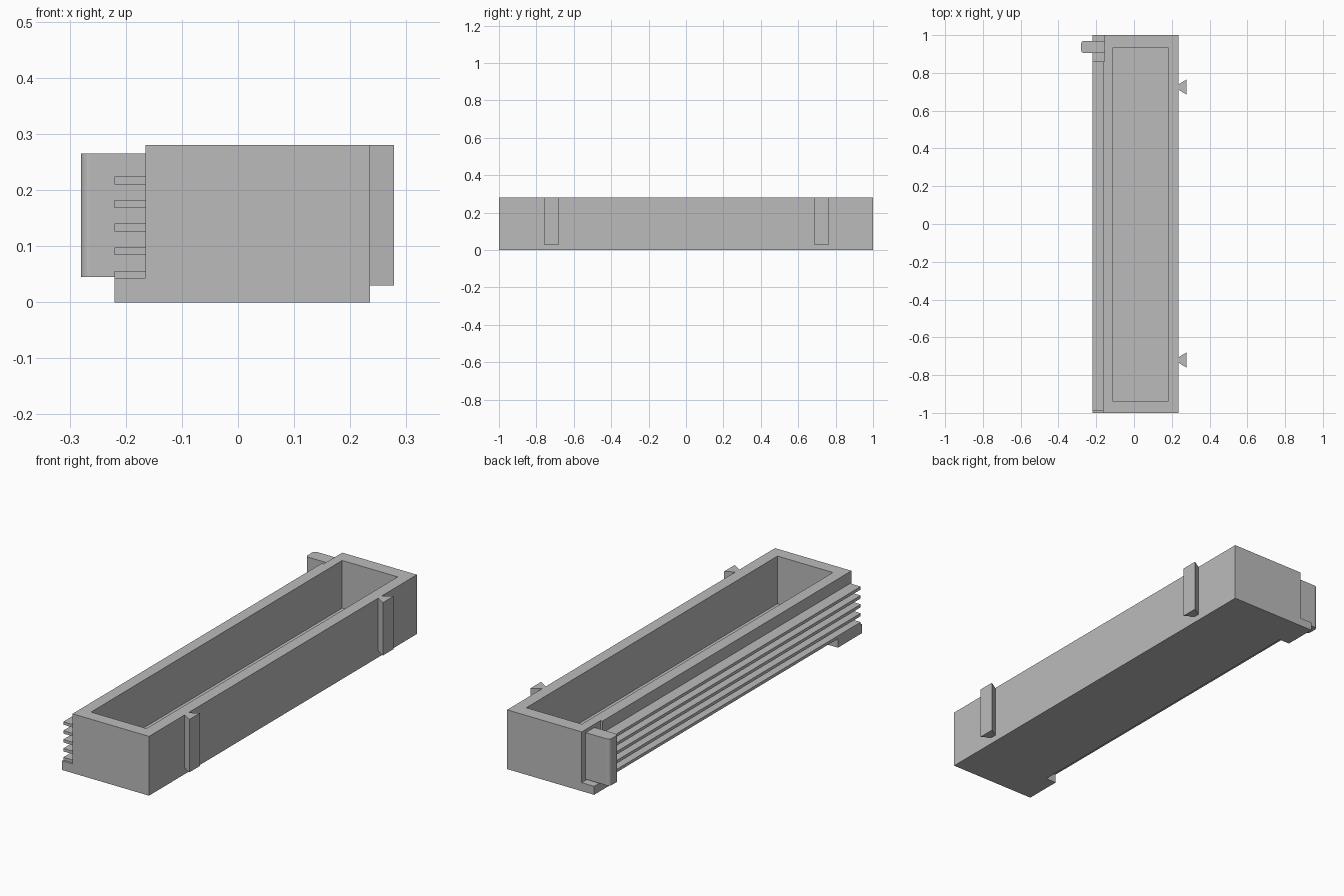
import bpy
import bmesh

old = bpy.data.objects.get("Cube")
if old:
    bpy.data.objects.remove(old, do_unlink=True)

grey = bpy.data.materials.new("plain grey")
grey.use_nodes = True
colour = (0.5, 0.5, 0.5, 1)
grey.diffuse_color = colour
grey.node_tree.nodes["Principled BSDF"].inputs["Base Color"].default_value = colour


def prism(name, outline, z0, z1):
    """Upright prism from an outline in plan."""
    bm = bmesh.new()
    base = bm.faces.new([bm.verts.new((x, y, z0)) for x, y in outline])
    top = bmesh.ops.extrude_face_region(bm, geom=[base])["geom"]
    bmesh.ops.translate(bm, vec=(0, 0, z1 - z0),
                        verts=[g for g in top if isinstance(g, bmesh.types.BMVert)])
    bmesh.ops.recalc_face_normals(bm, faces=bm.faces)
    mesh = bpy.data.meshes.new(name)
    bm.to_mesh(mesh)
    bm.free()
    mesh.materials.append(grey)
    ob = bpy.data.objects.new(name, mesh)
    bpy.context.collection.objects.link(ob)
    return ob


def box(name, x0, x1, y0, y1, z0, z1):
    return prism(name, [(x0, y0), (x1, y0), (x1, y1), (x0, y1)], z0, z1)


def cut(target, cutter):
    """Subtract a cutter, then discard it."""
    cutter.hide_render = True
    mod = target.modifiers.new("cut", "BOOLEAN")
    mod.operation = "DIFFERENCE"
    mod.solver = "EXACT"
    mod.object = cutter
    bpy.context.view_layer.objects.active = target
    bpy.ops.object.modifier_apply(modifier=mod.name)
    bpy.data.objects.remove(cutter, do_unlink=True)


HEIGHT = 0.28
WALL_L, WALL_R, EDGE = -0.165, 0.235, -0.22

# Open trough, with a shallow recess behind the clip
trough = box("trough", WALL_L, WALL_R, -1, 1, 0, HEIGHT)
cut(trough, box("cavity_cutter", -0.11, 0.18, -0.94, 0.935, 0.055, 0.4))
cut(trough, box("recess_cutter", -0.3, -0.155, 0.86, 1.1, 0.04, 0.4))

# Bottom ledges at both ends of the finned side
box("front_ledge", EDGE, WALL_L, -1, -0.82, 0, 0.043)
box("back_ledge", EDGE, WALL_L, 0.84, 1, 0, 0.04)

# Row of long thin fins
for i in range(5):
    z = 0.042 + i * 0.042
    box(f"fin_{i + 1}", EDGE, WALL_L, -0.99, 0.86, z, z + 0.014)

# Clip with rounded outer corners
clip = box("clip", -0.28, -0.15, 0.905, 0.97, 0.045, 0.265)
bm = bmesh.new()
bm.from_mesh(clip.data)
corners = [e for e in bm.edges if all(v.co.x < -0.27 for v in e.verts)
           and abs(e.verts[0].co.z - e.verts[1].co.z) > 0.1]
bmesh.ops.bevel(bm, geom=corners, offset=0.016, segments=4, profile=0.5, affect="EDGES")
bm.to_mesh(clip.data)
bm.free()

# Dovetail rails on the plain side
for name, y in (("front_dovetail", -0.72), ("back_dovetail", 0.725)):
    prism(name, [(WALL_R, y - 0.014), (0.278, y - 0.04),
                 (0.278, y + 0.04), (WALL_R, y + 0.014)], 0.03, HEIGHT)
